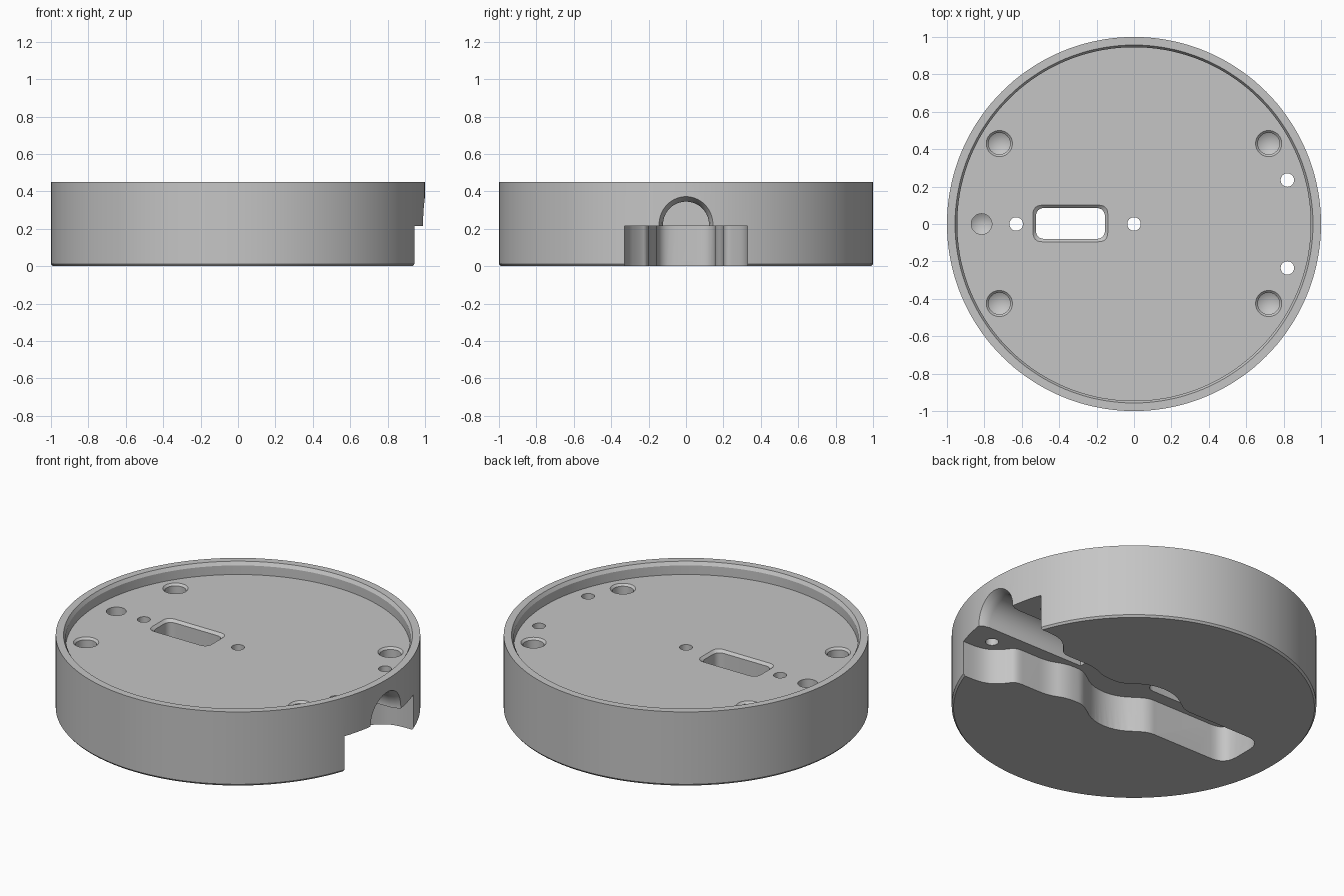
import bpy, bmesh, math
from mathutils import Vector, Matrix

cube = bpy.data.objects.get("Cube")
if cube:
    bpy.data.objects.remove(cube, do_unlink=True)

grey = bpy.data.materials.new("plain grey")
grey.use_nodes = True
COLOUR = (0.56, 0.56, 0.56, 1)
grey.diffuse_color = COLOUR
grey.node_tree.nodes["Principled BSDF"].inputs["Base Color"].default_value = COLOUR


def finish(bm, name):
    bmesh.ops.recalc_face_normals(bm, faces=bm.faces[:])
    mesh = bpy.data.meshes.new(name)
    bm.to_mesh(mesh)
    bm.free()
    mesh.materials.append(grey)
    obj = bpy.data.objects.new(name, mesh)
    bpy.context.collection.objects.link(obj)
    return obj


def revolve(name, profile, steps, matrix=Matrix()):
    """Spin (radius, height) points round z; both ends lie on the axis."""
    bm = bmesh.new()
    verts = [bm.verts.new((r, 0, z)) for r, z in profile]
    edges = [bm.edges.new(pair) for pair in zip(verts, verts[1:])]
    bmesh.ops.spin(bm, geom=verts + edges, cent=(0, 0, 0), axis=(0, 0, 1),
                   angle=math.tau, steps=steps)
    bmesh.ops.remove_doubles(bm, verts=bm.verts[:], dist=1e-5)
    bm.transform(matrix)
    return finish(bm, name)


def rounded(points, steps=6):
    """Round the corners of a closed outline of (x, y, cut length)."""
    out = []
    for i, (x, y, cut) in enumerate(points):
        p = Vector((x, y))
        if not cut:
            out.append(p)
            continue
        a = Vector(points[i - 1][:2]) - p
        b = Vector(points[(i + 1) % len(points)][:2]) - p
        a = p + a.normalized() * min(cut, a.length * 0.49)
        b = p + b.normalized() * min(cut, b.length * 0.49)
        for k in range(steps + 1):
            t = k / steps
            out.append(a * (1 - t) ** 2 + p * 2 * t * (1 - t) + b * t * t)
    return out


def prism(name, outline, low, high, grow=0.0):
    """Extrude an outline; grow widens the top for a chamfer."""
    bm = bmesh.new()
    rings = []
    for z, extra in ((low, 0), (high, grow)):
        rings.append([bm.verts.new((p.x + math.copysign(extra, p.x),
                                    p.y + math.copysign(extra, p.y), z)) for p in outline])
    n = len(outline)
    for i in range(n):
        j = (i + 1) % n
        bm.faces.new((rings[0][i], rings[0][j], rings[1][j], rings[1][i]))
    bm.faces.new(rings[0])
    bm.faces.new(rings[1])
    return finish(bm, name)


def cut(target, cutter):
    mod = target.modifiers.new("cut", "BOOLEAN")
    mod.operation = "DIFFERENCE"
    mod.solver = "EXACT"
    mod.object = cutter
    bpy.context.view_layer.objects.active = target
    bpy.ops.object.modifier_apply(modifier=mod.name)
    bpy.data.objects.remove(cutter, do_unlink=True)


HEIGHT, FLOOR, CEILING = 0.45, 0.375, 0.215

# round body with a shallow tray on top
body = revolve("round_base", [
    (0, 0), (0.99, 0), (1, 0.012), (1, HEIGHT), (0.957, HEIGHT),
    (0.945, HEIGHT - 0.02), (0.945, FLOOR), (0, FLOOR)], 144)

# underside channel: wide mouth, neck, round chamber and end slot
arc = [(0.26 * math.cos(math.radians(a)), 0.26 * math.sin(math.radians(a)), 0)
       for a in range(50, 131, 8)]
half = ([(1.2, 0.33, 0), (0.8, 0.33, 0.1), (0.71, 0.25, 0.05), (0.68, 0.2, 0.05),
         (0.45, 0.2, 0.06), (0.35, 0.155, 0.06), (0.235, 0.155, 0.04)] + arc +
        [(-0.235, 0.155, 0.04), (-0.78, 0.155, 0.1)])
outline = half + [(x, -y, c) for x, y, c in reversed(half)]
cut(body, prism("channel_cutter", rounded(outline), -0.1, CEILING))

# arched tunnel with a flared mouth
lay_along_x = Matrix.Translation((0, 0, 0.222)) @ Matrix.Rotation(math.pi / 2, 4, "Y")
cut(body, revolve("tunnel_cutter", [
    (0, 0.28), (0.123, 0.28), (0.123, 0.93), (0.13, 0.965), (0.15, 1), (0.15, 1.1),
    (0, 1.1)], 64, lay_along_x))

# rectangular opening with a chamfered lip
def window(grow_x, low, high, grow):
    hx, hy = 0.185 + grow_x, 0.083 + grow_x
    pts = [(sx * hx, sy * hy, 0.05) for sx, sy in ((1, 1), (-1, 1), (-1, -1), (1, -1))]
    obj = prism("window_cutter", rounded(pts), low, high, grow)
    obj.data.transform(Matrix.Translation((-0.34, 0.003, 0)))
    return obj


cut(body, window(0, 0.1, FLOOR + 0.03, 0))
cut(body, window(0, FLOOR - 0.015, FLOOR + 0.015, 0.03))

# small through holes
for x, y in ((0, 0), (-0.63, 0), (0.82, 0.235), (0.82, -0.235)):
    cut(body, revolve("hole_cutter", [(0, 0.1), (0.036, 0.1), (0.036, 0.41), (0, 0.41)],
                      32, Matrix.Translation((x, y, 0))))

# chamfered blind screw holes with drilled points
for x in (-0.72, 0.72):
    for y in (-0.425, 0.43):
        cut(body, revolve("screw_cutter", [
            (0, 0.14), (0.058, 0.175), (0.058, FLOOR - 0.012), (0.082, FLOOR + 0.012),
            (0.082, 0.42), (0, 0.42)], 40, Matrix.Translation((x, y, 0))))

# blind locating hole
cut(body, revolve("locating_cutter", [
    (0, 0.25), (0.055, 0.285), (0.055, 0.42), (0, 0.42)], 40,
    Matrix.Translation((-0.815, 0, 0))))

# one colour, smooth curves and crisp edges
body.data.materials.clear()
body.data.materials.append(grey)
for poly in body.data.polygons:
    poly.material_index = 0
bpy.ops.object.select_all(action="DESELECT")
body.select_set(True)
bpy.context.view_layer.objects.active = body
bpy.ops.object.shade_smooth_by_angle(angle=math.radians(25))
